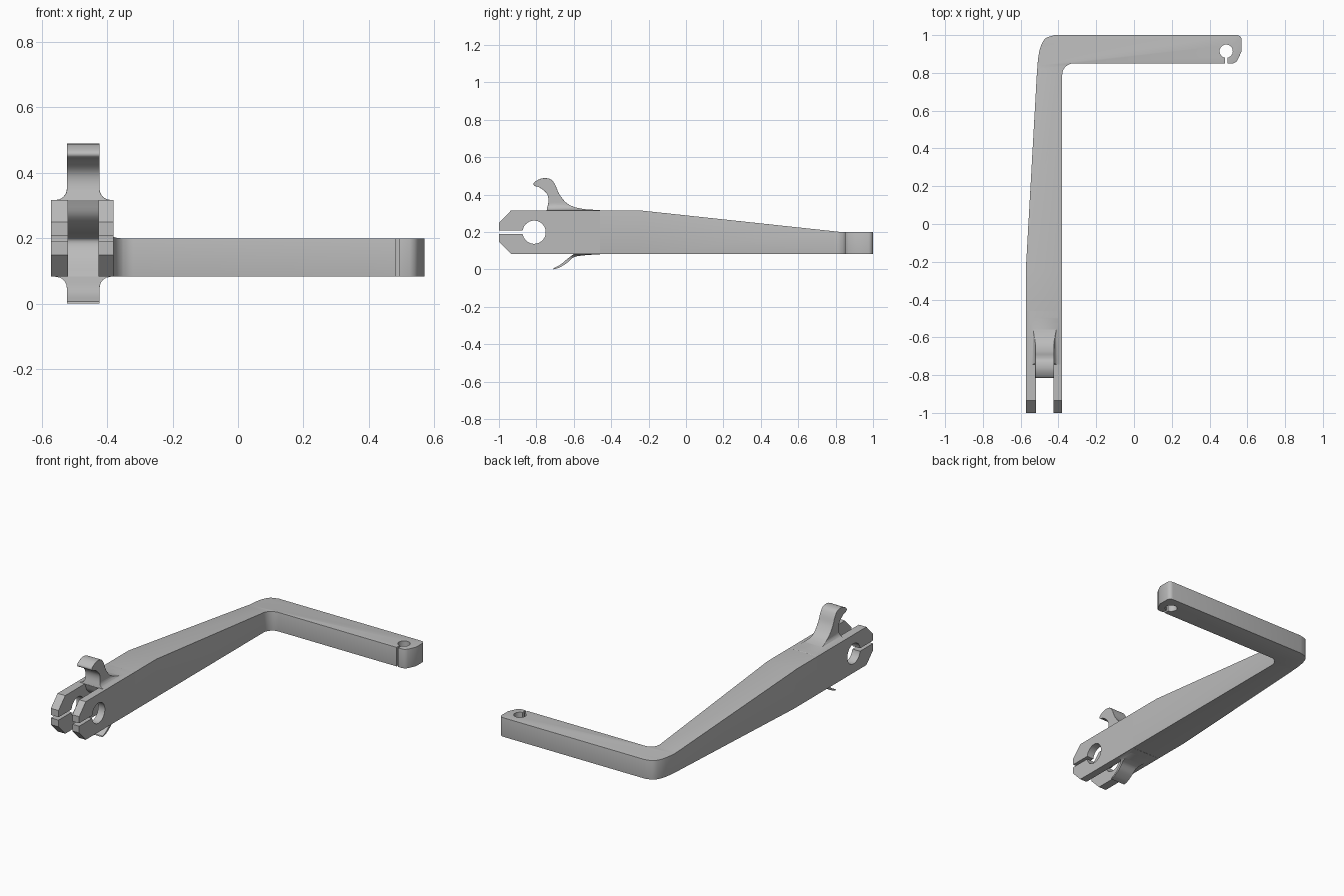
import bpy, bmesh, math
from mathutils import Vector

cube = bpy.data.objects.get("Cube")
if cube:
    bpy.data.objects.remove(cube, do_unlink=True)

metal = bpy.data.materials.new("plain grey")
metal.use_nodes = True
GREY = (0.5, 0.5, 0.5, 1)
metal.diffuse_color = GREY
metal.node_tree.nodes["Principled BSDF"].inputs["Base Color"].default_value = GREY

MID = -0.473            # centre line of the fork in x
LOW, HIGH = 0.083, 0.317  # bottom and top of the fork
JOIN = -0.46            # where the fork meets the arm


def smooth(points, steps=5):
    """Open Catmull-Rom curve through 2D points."""
    p = [Vector(q) for q in points]
    p = [p[0] * 2 - p[1]] + p + [p[-1] * 2 - p[-2]]
    out = []
    for a, b, c, d in zip(p, p[1:], p[2:], p[3:]):
        for i in range(steps):
            t = i / steps
            out.append(0.5 * (2 * b + (c - a) * t + (2 * a - 5 * b + 4 * c - d) * t * t
                              + (3 * b - a - 3 * c + d) * t ** 3))
    return out + [p[-2]]


def circle(cx, cy, r, n=40):
    return [(cx + r * math.cos(math.tau * i / n), cy + r * math.sin(math.tau * i / n)) for i in range(n)]


def prism(outline, axis, lo, hi):
    """Extrude a 2D outline: (y, z) along x, or (x, y) along z."""
    bm = bmesh.new()
    place = (lambda p, h: (h, p[0], p[1])) if axis == "x" else (lambda p, h: (p[0], p[1], h))
    face = bm.faces.new([bm.verts.new(place(p, lo)) for p in outline])
    new = bmesh.ops.extrude_face_region(bm, geom=[face])["geom"]
    shift = Vector((hi - lo, 0, 0)) if axis == "x" else Vector((0, 0, hi - lo))
    bmesh.ops.translate(bm, verts=[v for v in new if isinstance(v, bmesh.types.BMVert)], vec=shift)
    bmesh.ops.recalc_face_normals(bm, faces=bm.faces[:])
    return bm


def cut_across(bm, co, normal):
    bmesh.ops.bisect_plane(bm, geom=bm.verts[:] + bm.edges[:] + bm.faces[:], plane_co=co, plane_no=normal)


def make(name, bm):
    mesh = bpy.data.meshes.new(name)
    bm.to_mesh(mesh)
    bm.free()
    mesh.materials.append(metal)
    ob = bpy.data.objects.new(name, mesh)
    bpy.context.collection.objects.link(ob)
    return ob


def activate(ob):
    bpy.ops.object.select_all(action="DESELECT")
    ob.select_set(True)
    bpy.context.view_layer.objects.active = ob


def carve(ob, *cutters):
    activate(ob)
    for bm in cutters:
        tool = make("cutter", bm)
        tool.hide_render = True
        mod = ob.modifiers.new("cut", "BOOLEAN")
        mod.operation, mod.solver, mod.object = "DIFFERENCE", "EXACT", tool
        bpy.ops.object.modifier_apply(modifier=mod.name)
        bpy.data.objects.remove(tool, do_unlink=True)


def shade(ob, angle=35):
    activate(ob)
    bpy.ops.object.shade_smooth_by_angle(angle=math.radians(angle))


# Fork: chamfered block with a curved pocket, pivot hole and clamp slot
fork = make("fork", prism([(-1, 0.15), (-0.935, LOW), (JOIN, LOW), (JOIN, HIGH), (-0.935, HIGH), (-1, 0.25)],
                          "x", -0.572, -0.38))
pocket = [(-1.1, 0), (-1.1, 0.4), (-0.745, 0.4)] + smooth(
    [(-0.745, HIGH), (-0.72, 0.265), (-0.66, 0.228), (-0.56, 0.208), (-0.53, 0.19),
     (-0.55, 0.14), (-0.6, LOW)]) + [(-0.64, 0)]
carve(fork,
      prism(pocket, "x", MID - 0.047, MID + 0.047),
      prism(circle(-0.812, 0.2, 0.062), "x", -0.7, -0.2),
      prism([(-1.1, 0.191), (-0.8, 0.191), (-0.8, 0.209), (-1.1, 0.209)], "x", -0.7, -0.2))
shade(fork)

# Arm and crossbar: one tapered, rounded L shape
outline = [(-0.38, JOIN)]
outline += [(-0.32 - 0.06 * math.cos(a), 0.79 + 0.06 * math.sin(a))
            for a in (math.radians(90) * i / 8 for i in range(9))]
outline += [(0.525, 0.85), (0.54, 0.857), (0.548, 0.868), (0.57, 0.915)]
outline += [(0.545 + 0.025 * math.cos(a), 0.975 + 0.025 * math.sin(a))
            for a in (math.radians(18) * i for i in range(6))]
outline += smooth([(-0.42, 1), (-0.468, 0.983), (-0.494, 0.94), (-0.507, 0.88), (-0.514, 0.8)], 4)
outline += [(-0.572, -0.23), (-0.572, JOIN)]
bm = prism(outline, "z", LOW, HIGH)
for y in (-0.25, 0.84):
    cut_across(bm, (0, y, 0), (0, 1, 0))
for v in bm.verts:
    if v.co.z > 0.2:
        t = min(max((v.co.y + 0.25) / 1.09, 0), 1)
        v.co.z = HIGH + (0.2 - HIGH) * t
bm.normal_update()
rim = []
for e in bm.edges:
    flat = [abs(f.normal.z) > 0.5 for f in e.link_faces]
    if flat.count(True) == 1 and max(v.co.y for v in e.verts) > JOIN + 0.01:
        rim.append(e)
bmesh.ops.bevel(bm, geom=rim, offset=0.014, segments=4, profile=0.5, affect="EDGES", clamp_overlap=True)
arm = make("arm_and_crossbar", bm)
carve(arm,
      prism(circle(0.488, 0.915, 0.035, 32), "z", 0, 0.4),
      prism([(0.483, 0.8), (0.494, 0.8), (0.494, 0.9), (0.483, 0.9)], "z", 0, 0.4))
shade(arm)


def flared(name, profile, base, direction):
    """Narrow tab whose sides flare out in a fillet where it meets the fork."""
    radius = 0.035
    bm = prism(profile, "x", MID - 0.05, MID + 0.05)
    for i in range(6):
        cut_across(bm, (0, 0, base + direction * radius * (i / 5) ** 1.5), (0, 0, 1))
    for v in bm.verts:
        rise = min(max((v.co.z - base) * direction, 0), radius)
        grow = radius - math.sqrt(radius ** 2 - (radius - rise) ** 2)
        v.co.x += math.copysign(grow, v.co.x - MID)
    ob = make(name, bm)
    return ob


# Hook on top of the fork
hook_profile = smooth([(JOIN, HIGH + 0.001), (-0.56, 0.326), (-0.63, 0.35), (-0.675, 0.4), (-0.7, 0.455),
                       (-0.725, 0.484), (-0.77, 0.488), (-0.81, 0.468), (-0.812, 0.45), (-0.78, 0.437),
                       (-0.745, 0.407), (-0.735, 0.37), (-0.745, HIGH)])
hook = flared("hook", hook_profile + [(-0.735, 0.3), (JOIN, 0.3)], HIGH, 1)
bevel = hook.modifiers.new("soft edges", "BEVEL")
bevel.width, bevel.segments, bevel.angle_limit = 0.006, 2, math.radians(65)
shade(hook)

# Thin lip below the fork
lip_profile = smooth([(JOIN, LOW - 0.001), (-0.54, 0.077), (-0.6, 0.066), (-0.64, 0.033), (-0.68, 0.01),
                      (-0.71, 0.001)])
lip_profile += smooth([(-0.708, 0.007), (-0.67, 0.028), (-0.635, 0.057), (-0.6, LOW)])
lip = flared("lower_lip", lip_profile + [(-0.585, 0.1), (JOIN, 0.1)], LOW, -1)
shade(lip)

# Settle the lowest point on the ground
parts = [fork, arm, hook, lip]
ground = min(v.co.z for ob in parts for v in ob.data.vertices)
for ob in parts:
    ob.location.z = -ground
